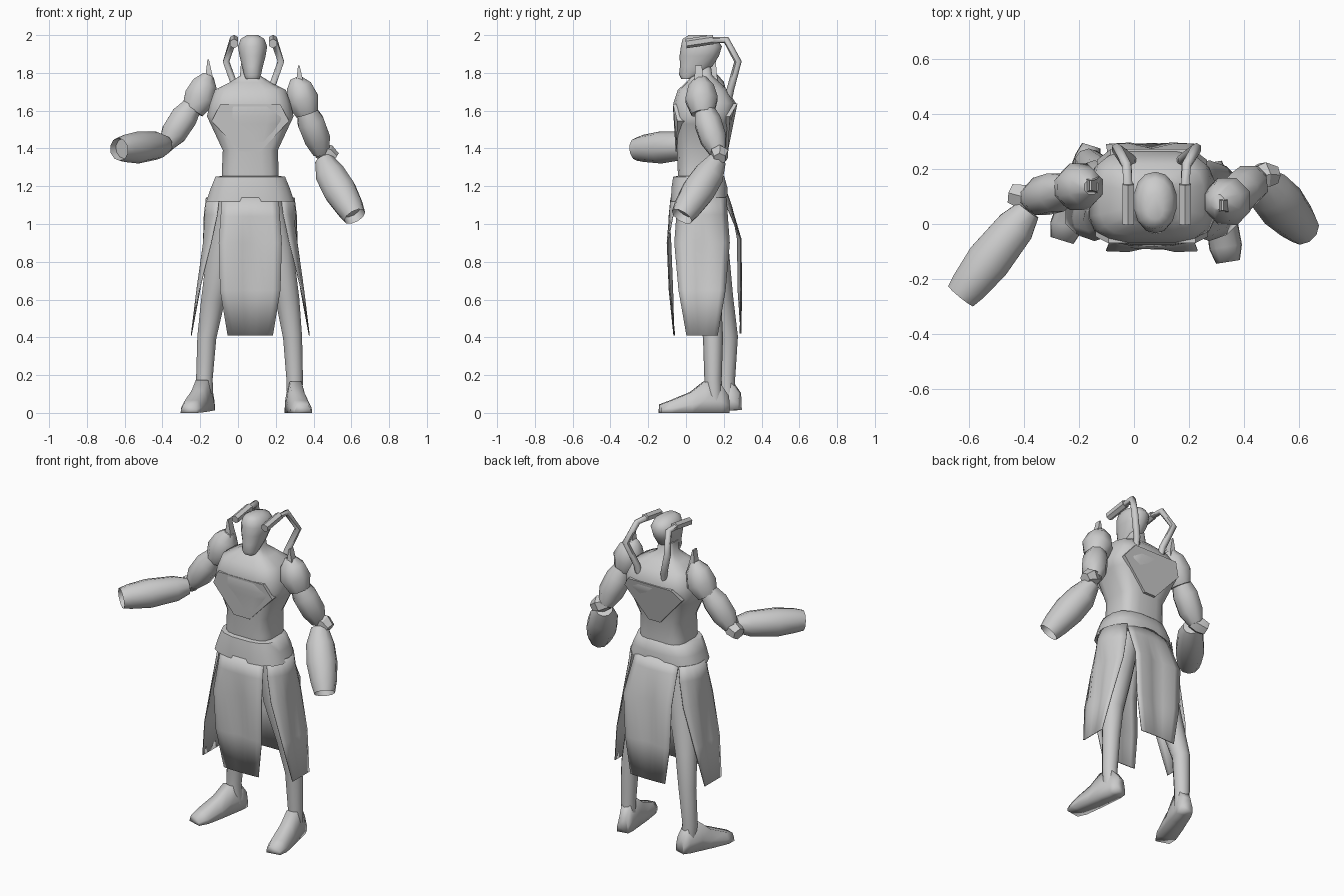
import bpy, bmesh, math
from mathutils import Vector

cube = bpy.data.objects.get("Cube")
if cube:
    bpy.data.objects.remove(cube, do_unlink=True)

grey = bpy.data.materials.new("plain_grey")
grey.use_nodes = True
grey.diffuse_color = (0.6, 0.6, 0.6, 1)
grey.node_tree.nodes["Principled BSDF"].inputs["Base Color"].default_value = (0.6, 0.6, 0.6, 1)
MID = 0.065  # x of the body's centre line


def finish(name, bm, angle=60):
    bmesh.ops.recalc_face_normals(bm, faces=bm.faces)
    mesh = bpy.data.meshes.new(name)
    bm.to_mesh(mesh)
    bm.free()
    obj = bpy.data.objects.new(name, mesh)
    bpy.context.collection.objects.link(obj)
    mesh.materials.append(grey)
    bpy.ops.object.select_all(action='DESELECT')
    obj.select_set(True)
    bpy.context.view_layer.objects.active = obj
    bpy.ops.object.shade_smooth_by_angle(angle=math.radians(angle))
    return obj


def loft(name, rings, closed=True, hollow=False, angle=60):
    """Skin a list of point rings; closed rings get end caps."""
    bm = bmesh.new()
    rows = [[bm.verts.new(p) for p in ring] for ring in rings]
    n = len(rows[0])
    for a, b in zip(rows, rows[1:]):
        for i in range(n if closed else n - 1):
            j = (i + 1) % n
            bm.faces.new((a[i], a[j], b[j], b[i]))
    if closed:
        bm.faces.new(rows[0])
        end = bm.faces.new(rows[-1])
        if hollow:
            bmesh.ops.recalc_face_normals(bm, faces=bm.faces)
            bmesh.ops.inset_individual(bm, faces=[end], thickness=0.007)
            bmesh.ops.translate(bm, verts=end.verts, vec=end.normal * -0.04)
    return finish(name, bm, angle)


def tube(name, path, sides=8, **options):
    """Round limb along a path of (x, y, z, radius)."""
    pts = [Vector(p[:3]) for p in path]
    rings = []
    for i, p in enumerate(pts):
        along = (pts[min(i + 1, len(pts) - 1)] - pts[max(i - 1, 0)]).normalized()
        ref = Vector((0, 1, 0)) if abs(along.z) > 0.7 else Vector((0, 0, 1))
        u = along.cross(ref).normalized()
        v = along.cross(u)
        turns = [math.tau * (k + 0.5) / sides for k in range(sides)]
        rings.append([p + path[i][3] * (u * math.cos(t) + v * math.sin(t)) for t in turns])
    return loft(name, rings, **options)


def stack(name, rows, cx, power, sides=16, angle=60):
    """Horizontal rounded sections given as (z, half width, front y, back y)."""
    def bend(c):
        return math.copysign(abs(c) ** (2 / power), c)
    rings = []
    for z, hx, front, back in rows:
        turns = [math.tau * (k + 0.5) / sides for k in range(sides)]
        rings.append([(cx + hx * bend(math.cos(t)),
                       (front + back) / 2 + (back - front) / 2 * bend(math.sin(t)), z)
                      for t in turns])
    return loft(name, rings, angle=angle)


# Torso, neck and hips
stack("torso", [(1.18, .15, -.04, .2), (1.28, .152, -.045, .2), (1.39, .147, -.05, .208),
                (1.53, .213, -.062, .235), (1.57, .232, -.066, .248), (1.64, .215, -.069, .266),
                (1.71, .19, -.045, .22), (1.75, .11, .0, .18), (1.785, .055, .03, .14),
                (1.85, .05, .03, .13)], MID, 3.6)
stack("hips", [(1.255, .15, -.045, .2), (1.25, .187, -.07, .205), (1.19, .212, -.079, .222),
               (1.12, .236, -.082, .222)], MID, 2.8)


def torso_plate(name, half, inner_y, outer_y, lean, wrap):
    """Symmetric plate sunk into the torso, leaning in at the waist and wrapping at the corners."""
    outline = half + [(-x, z) for x, z in reversed(half)]
    top_x, top = half[0]
    loft(name, [[(MID + x, inner_y, z) for x, z in outline],
                [(MID + x, outer_y + (top - z) * lean + max(0, abs(x) - top_x) * wrap, z)
                 for x, z in outline]], angle=20)


# Chest plate and upper back plate
torso_plate("chest_plate", [(.158, 1.635), (.205, 1.545), (.055, 1.385)], .04, -.07, .06, .4)
torso_plate("back_plate", [(.15, 1.637), (.2, 1.57), (.04, 1.39)], .15, .272, -.2, -.5)

# Head
stack("head", [(1.768, .036, -.025, .04), (1.79, .046, -.037, .08), (1.835, .056, -.032, .14),
               (1.89, .071, -.034, .175), (1.94, .079, -.027, .19), (1.98, .064, -.018, .165),
               (2.0, .03, .015, .11)], .077, 2.2, sides=14)

# Head hoses with their fittings
for label, s in (("left", 1), ("right", -1)):
    cx = .082
    tube(label + "_hose_fitting", [(cx + s * .103, .0, 1.955, .025),
                                   (cx + s * .103, .145, 1.977, .025)], 6, angle=30)
    tube(label + "_hose", [(cx + s * .103, .13, 1.972, .018), (cx + s * .108, .213, 1.975, .019),
                           (cx + s * .145, .275, 1.86, .02), (cx + s * .095, .237, 1.72, .02),
                           (cx + s * .085, .215, 1.62, .02)], 6)


def flap(name, out_dir, rows):
    """Hanging cloth panel with a middle crease: rows of (z, half width, distance out, curl)."""
    out = Vector((out_dir[0], out_dir[1], 0))
    across = Vector((-out.y, out.x, 0))
    rings = []
    for z, width, dist, curl in rows:
        ring = []
        for k in range(-4, 5):
            t = k / 4
            crease = .02 * max(0, 1 - 2 * abs(t)) if .5 < z < 1 else 0
            ring.append(Vector((MID, .085, z)) + across * width * t
                        + out * (dist - curl * t * t - crease))
        rings.append(ring)
    obj = loft(name, rings, closed=False)
    thick = obj.modifiers.new("cloth", 'SOLIDIFY')
    thick.thickness = .005
    thick.offset = -1


# Four skirt flaps, hanging from the lower edge of the hips
flap("front_flap", (0, -1), [(1.14, .15, .167, .028), (1.04, .157, .177, .02), (.9, .167, .188, .004),
                             (.65, .16, .178, .006), (.41, .12, .152, .005)])
flap("back_flap", (0, 1), [(1.16, .15, .136, .028), (1.09, .155, .16, .025), (.92, .167, .21, .004),
                           (.65, .155, .213, .006), (.42, .12, .209, .005)])
for label, s in (("left", 1), ("right", -1)):
    flap(label + "_side_flap", (s, 0), [(1.14, .13, .235, .07), (1.05, .136, .246, .07), (.9, .147, .264, .055),
                                        (.65, .125, .29, .018), (.41, .083, .315, .0)])


# Legs
tube("left_leg", [(.14, .1, 1.17, .09), (.21, .1, .85, .088), (.262, .12, .6, .066),
                  (.289, .143, .4, .053), (.3, .143, .18, .046), (.3, .15, .05, .042)], 10)
tube("right_leg", [(-.01, .11, 1.17, .09), (-.08, .14, .85, .088), (-.132, .185, .6, .066),
                   (-.165, .222, .4, .053), (-.178, .214, .18, .046), (-.17, .22, .05, .042)], 10)


def foot(name, heel, toe):
    """Flat-soled foot from heel to toe; sections are (fraction, half width, height)."""
    heel, toe = Vector(heel), Vector(toe)
    across = (toe - heel).normalized().cross(Vector((0, 0, 1)))
    rings = []
    for f, w, h in [(0, .035, .09), (.12, .046, .15), (.36, .052, .165), (.55, .057, .11),
                    (.85, .06, .065), (1, .044, .045)]:
        shape = [(-w, 0), (w, 0), (w * .95, h * .4), (w * .6, h), (-w * .6, h), (-w * .95, h * .4)]
        rings.append([heel.lerp(toe, f) + across * a + Vector((0, 0, b)) for a, b in shape])
    loft(name, rings, angle=100)


foot("left_foot", (.285, .225, 0), (.342, -.138, 0))
foot("right_foot", (-.155, .285, .015), (-.262, -.06, 0))


def spike(name, x, y, z):
    """Wedge-shaped shoulder spike with its tip at (x, y, z)."""
    rings = []
    for drop, lean, wx, wy in [(.13, .0, .032, .032), (.07, .004, .016, .022), (0, 0, .004, .018)]:
        rings.append([(x + lean + wx * i, y + wy * j, z - drop)
                      for i, j in ((-1, -1), (1, -1), (1, 1), (-1, 1))])
    loft(name, rings, angle=30)


# Left arm, lowered
tube("left_shoulder", [(.303, .08, 1.775, .03), (.322, .08, 1.73, .072), (.34, .082, 1.66, .093),
                       (.365, .09, 1.585, .065)], angle=50)
spike("left_shoulder_spike", .322, .067, 1.84)
tube("left_upper_arm", [(.355, .095, 1.62, .05), (.385, .115, 1.54, .076), (.42, .145, 1.45, .074),
                        (.44, .17, 1.375, .045)], angle=50)
tube("left_elbow", [(.425, .165, 1.39, .04), (.475, .178, 1.37, .052), (.515, .178, 1.345, .035)],
     6, angle=30)
tube("left_forearm", [(.455, .165, 1.34, .05), (.49, .12, 1.26, .083), (.54, .065, 1.175, .09),
                      (.59, .01, 1.09, .076), (.618, -.022, 1.04, .061)], 10, hollow=True)

# Right arm, reaching forward
tube("right_shoulder", [(-.155, .135, 1.79, .03), (-.175, .135, 1.745, .07), (-.2, .135, 1.67, .092),
                        (-.24, .13, 1.6, .065)], angle=50)
spike("right_shoulder_spike", -.158, .14, 1.87)
tube("right_upper_arm", [(-.23, .13, 1.64, .05), (-.285, .115, 1.565, .076), (-.34, .1, 1.48, .074),
                         (-.38, .095, 1.42, .045)], angle=50)
tube("right_elbow", [(-.36, .085, 1.43, .04), (-.4, .098, 1.415, .05), (-.445, .11, 1.4, .04)],
     6, angle=30)
tube("right_forearm", [(-.385, .05, 1.42, .048), (-.43, -.01, 1.415, .074), (-.53, -.135, 1.405, .085),
                       (-.6, -.225, 1.4, .072), (-.63, -.262, 1.395, .061)], 10, hollow=True)
